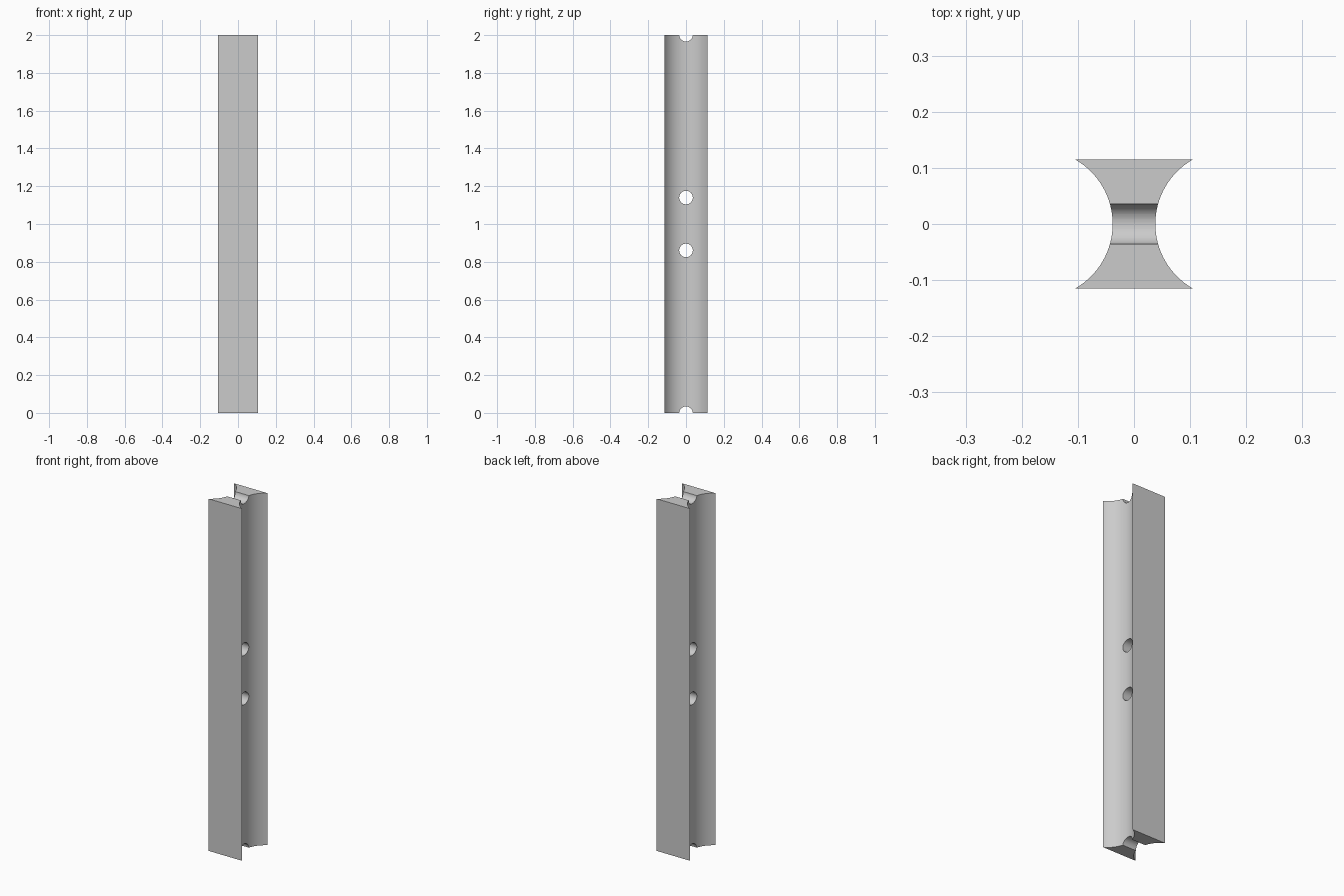
import bpy, bmesh, math

HEIGHT = 2.0
HALF_DEPTH = 0.115
HALF_WIDTH = 0.105
HALF_WAIST = 0.038
HOLE_RADIUS = 0.036
ARC_STEPS = 32

if "Cube" in bpy.data.objects:
    bpy.data.objects.remove(bpy.data.objects["Cube"])

grey = bpy.data.materials.new("plain grey")
grey.use_nodes = True
colour = (0.6, 0.6, 0.6, 1)
grey.diffuse_color = colour
grey.node_tree.nodes["Principled BSDF"].inputs["Base Color"].default_value = colour

# Cross-section: flat front and back, concave arcs on both sides
sagitta = HALF_WIDTH - HALF_WAIST
radius = (HALF_DEPTH ** 2 + sagitta ** 2) / (2 * sagitta)
half_angle = math.asin(HALF_DEPTH / radius)
right_arc = []
for i in range(ARC_STEPS + 1):
    a = half_angle * (2 * i / ARC_STEPS - 1)
    right_arc.append((HALF_WAIST + radius * (1 - math.cos(a)), radius * math.sin(a)))
profile = right_arc + [(-x, y) for x, y in reversed(right_arc)]

# Extruded bar
bm = bmesh.new()
base = bm.faces.new([bm.verts.new((x, y, 0)) for x, y in profile])
top = bmesh.ops.extrude_face_region(bm, geom=[base])["geom"]
bmesh.ops.translate(bm, vec=(0, 0, HEIGHT),
                    verts=[v for v in top if isinstance(v, bmesh.types.BMVert)])
bmesh.ops.recalc_face_normals(bm, faces=bm.faces)
mesh = bpy.data.meshes.new("concave_bar")
bm.to_mesh(mesh)
bm.free()
mesh.materials.append(grey)
bar = bpy.data.objects.new("concave_bar", mesh)
bpy.context.collection.objects.link(bar)


def drill(z):
    """Cut a round hole through the bar from side to side."""
    bpy.ops.mesh.primitive_cylinder_add(vertices=48, radius=HOLE_RADIUS, depth=0.5,
                                        location=(0, 0, z),
                                        rotation=(0, math.pi / 2, 0))
    cutter = bpy.context.object
    cutter.hide_render = True
    cutter.data.materials.append(grey)
    cut = bar.modifiers.new("hole", 'BOOLEAN')
    cut.operation = 'DIFFERENCE'
    cut.solver = 'EXACT'
    cut.object = cutter
    bpy.context.view_layer.objects.active = bar
    bpy.ops.object.modifier_apply(modifier=cut.name)
    bpy.data.objects.remove(cutter)


# Two middle holes, and a half-round notch at each end
for offset in (0.14, 1.002):
    for side in (-1, 1):
        drill(HEIGHT / 2 + side * offset)

bpy.ops.object.select_all(action='DESELECT')
bar.select_set(True)
bpy.context.view_layer.objects.active = bar
bpy.ops.object.shade_smooth_by_angle(angle=math.radians(30))
